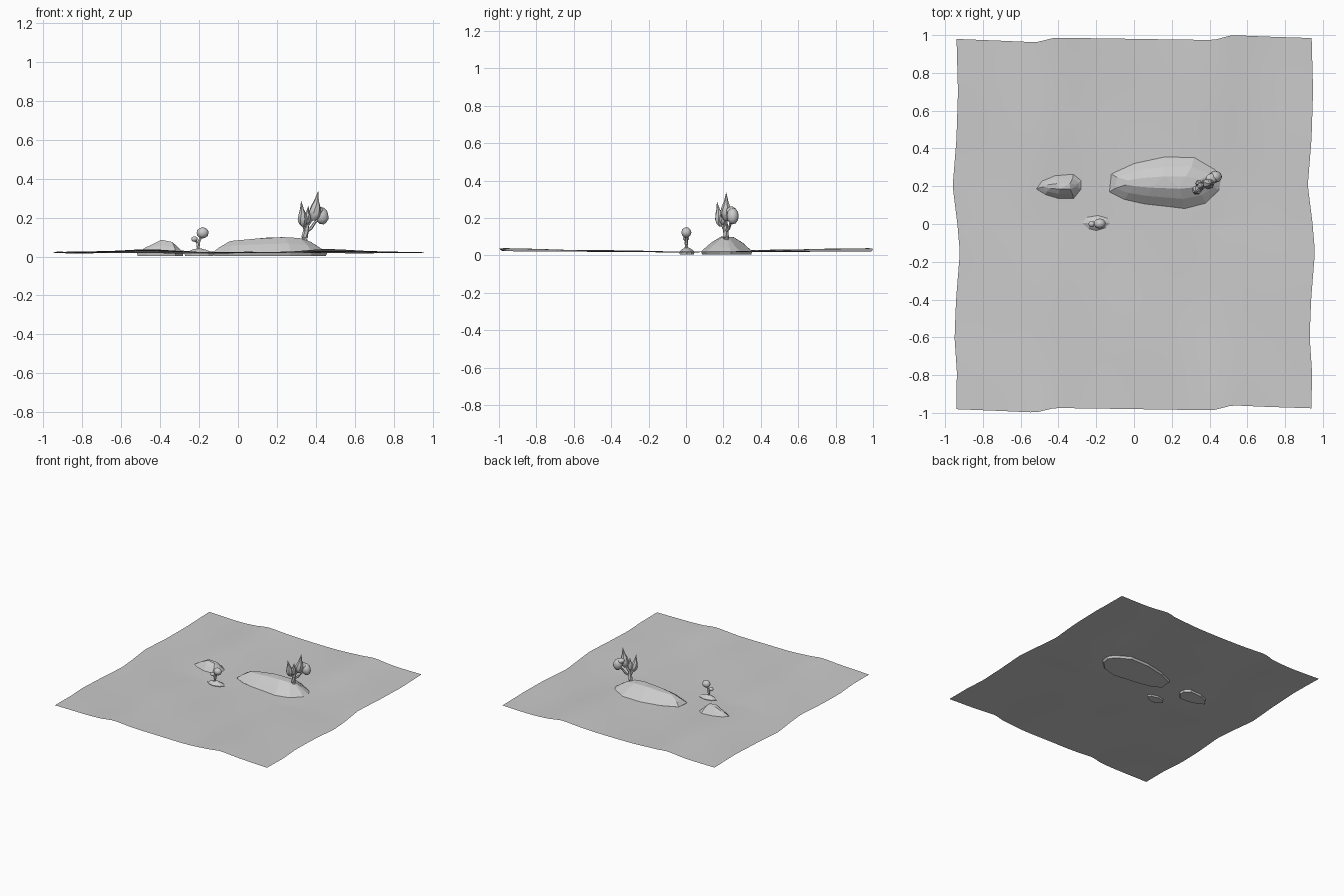
import bpy, bmesh, math
from mathutils import Vector, Matrix

cube = bpy.data.objects.get("Cube")
if cube:
    bpy.data.objects.remove(cube, do_unlink=True)

grey = bpy.data.materials.new("plain grey")
grey.use_nodes = True
COLOUR = (0.6, 0.6, 0.6, 1)
grey.diffuse_color = COLOUR
grey.node_tree.nodes["Principled BSDF"].inputs["Base Color"].default_value = COLOUR


def finish(name, bm, smooth=None):
    """Turn a bmesh into a named object, smooth below the given angle."""
    bmesh.ops.recalc_face_normals(bm, faces=bm.faces)
    mesh = bpy.data.meshes.new(name)
    bm.to_mesh(mesh)
    bm.free()
    mesh.materials.append(grey)
    obj = bpy.data.objects.new(name, mesh)
    bpy.context.collection.objects.link(obj)
    if smooth is not None:
        bpy.ops.object.select_all(action='DESELECT')
        obj.select_set(True)
        bpy.context.view_layer.objects.active = obj
        bpy.ops.object.shade_smooth_by_angle(angle=math.radians(smooth))
    return obj


def interp(points, t):
    """Piecewise linear lookup."""
    if t <= points[0][0]:
        return points[0][1]
    for (a, va), (b, vb) in zip(points, points[1:]):
        if t <= b:
            return va + (vb - va) * (t - a) / (b - a)
    return points[-1][1]


def skin_rings(bm, rings):
    """Join equal rings of points into a capped skin."""
    loops = [[bm.verts.new(p) for p in ring] for ring in rings]
    count = len(loops[0])
    for low, high in zip(loops, loops[1:]):
        for i in range(count):
            j = (i + 1) % count
            bm.faces.new((low[i], low[j], high[j], high[i]))
    bm.faces.new(loops[0][::-1])
    bm.faces.new(loops[-1])


# Rippled ground sheet
drift_x = [(-1, 0), (-.78, .002), (-.6, -.01), (-.4, -.002), (-.15, .018),
           (.0, .005), (.2, -.02), (.45, 0), (.7, .008), (1, 0)]
drift_y = [(-.95, 0), (-.7, -.01), (-.52, -.018), (-.42, .006), (-.2, .003),
           (.2, -.003), (.42, -.006), (.52, .02), (.7, .012), (.95, .004)]
bm = bmesh.new()
bmesh.ops.create_grid(bm, x_segments=48, y_segments=48, size=1)
for v in bm.verts:
    x, y = v.co.x * .94, v.co.y * .98
    swell = math.exp(-((abs(x) - .45) / .16) ** 2) * abs(y)
    z = .018 + .006 * abs(y) + .014 * swell
    z += .003 * math.sin(7 * x + 3 * y) * math.cos(5 * y - 2 * x)
    v.co = (x + interp(drift_x, y), y + interp(drift_y, x), z)
finish("ground", bm, 60)


# Faceted mounds: one outline, shrinking towards a crest of varying height
def mound(name, outline, centre, crest):
    cx, cy = centre
    rings = []
    for sx, sy, rise in ((.97, .95, None), (1, 1, 0), (.9, .62, .6), (.7, .24, 1)):
        ring = []
        for px, py in outline:
            x, y = cx + (px - cx) * sx, cy + (py - cy) * sy
            z = .004 if rise is None else .02 + (interp(crest, x) - .02) * rise
            ring.append((x, y, z))
        rings.append(ring)
    bm = bmesh.new()
    skin_rings(bm, rings)
    bmesh.ops.triangulate(bm, faces=[f for f in bm.faces if len(f.verts) > 4])
    finish(name, bm)


mound("large_mound",
      [(-.13, .17), (-.05, .13), (.06, .105), (.27, .08), (.38, .11), (.45, .18),
       (.46, .24), (.43, .29), (.32, .355), (.16, .355), (0, .32), (-.12, .265)],
      (.17, .22),
      [(-.14, .03), (-.1, .062), (-.04, .08), (.2, .102), (.32, .095), (.42, .06), (.46, .03)])
mound("medium_mound",
      [(-.52, .185), (-.47, .155), (-.4, .135), (-.32, .135), (-.28, .185),
       (-.28, .23), (-.32, .265), (-.42, .258), (-.49, .23)],
      (-.38, .2),
      [(-.52, .025), (-.43, .068), (-.39, .088), (-.35, .085), (-.28, .025)])
mound("small_mound",
      [(-.275, .005), (-.24, -.025), (-.2, -.035), (-.15, -.02), (-.125, .005),
       (-.14, .03), (-.19, .045), (-.25, .035)],
      (-.2, .005),
      [(-.27, .02), (-.22, .042), (-.18, .042), (-.13, .02)])


# Trees: tapered limbs, pointed leaf tufts and round leaf clumps
def limb(name, path, start, end, sides=6):
    points = [Vector(p) for p in path]
    rings = []
    for i, p in enumerate(points):
        way = points[min(i + 1, len(points) - 1)] - points[max(i - 1, 0)]
        turn = way.to_track_quat('Z', 'Y')
        r = start + (end - start) * i / (len(points) - 1)
        rings.append([p + turn @ Vector((r * math.cos(a), r * math.sin(a), 0))
                      for a in (math.tau * k / sides for k in range(sides))])
    bm = bmesh.new()
    skin_rings(bm, rings)
    finish(name, bm, 50)


def tuft(name, base, tip, radius, sides=7):
    base, tip = Vector(base), Vector(tip)
    turn = (tip - base).to_track_quat('Z', 'Y')
    rings = []
    for t, w in ((0, .3), (.12, .8), (.3, 1), (.5, .75), (.68, .4), (.85, .2), (1, .03)):
        c = base.lerp(tip, t)
        rings.append([c + turn @ Vector((radius * w * math.cos(a), radius * w * math.sin(a), 0))
                      for a in (math.tau * (k + t) / sides for k in range(sides))])
    bm = bmesh.new()
    skin_rings(bm, rings)
    finish(name, bm, 40)


def clump(name, centre, size, tilt=0):
    bm = bmesh.new()
    place = (Matrix.Translation(centre) @ Matrix.Rotation(tilt, 4, 'Y')
             @ Matrix.Diagonal((*size, 1)))
    bmesh.ops.create_icosphere(bm, subdivisions=2, radius=1, matrix=place)
    finish(name, bm, 30)


# Large tree
limb("large_trunk", [(.345, .215, .07), (.342, .215, .1), (.35, .212, .135), (.355, .212, .17)], .02, .011)
limb("left_branch", [(.35, .212, .13), (.34, .2, .15), (.332, .185, .18)], .01, .006)
limb("middle_branch", [(.355, .212, .16), (.375, .214, .185), (.39, .216, .22)], .01, .007)
limb("right_branch", [(.352, .212, .13), (.375, .23, .145), (.395, .24, .175), (.425, .25, .2)], .009, .006)
tuft("left_leaf_tuft", (.335, .185, .155), (.325, .166, .285), .026)
tuft("inner_leaf_tuft", (.35, .2, .165), (.362, .195, .26), .022)
tuft("top_leaf_tuft", (.388, .214, .185), (.412, .215, .335), .032)
clump("right_leaf_clump", (.43, .25, .21), (.036, .032, .046), -.25)
clump("upper_leaf_clump", (.41, .24, .24), (.032, .028, .02), .35)

# Small tree
limb("small_trunk", [(-.205, .002, .035), (-.205, .002, .06), (-.2, .002, .08), (-.188, .002, .105)], .012, .006)
limb("small_branch", [(-.204, .002, .06), (-.214, .0, .075), (-.222, 0, .088)], .006, .004)
clump("small_tree_crown", (-.182, .002, .122), (.032, .027, .029))
clump("small_tree_side_clump", (-.224, 0, .09), (.017, .017, .014))
